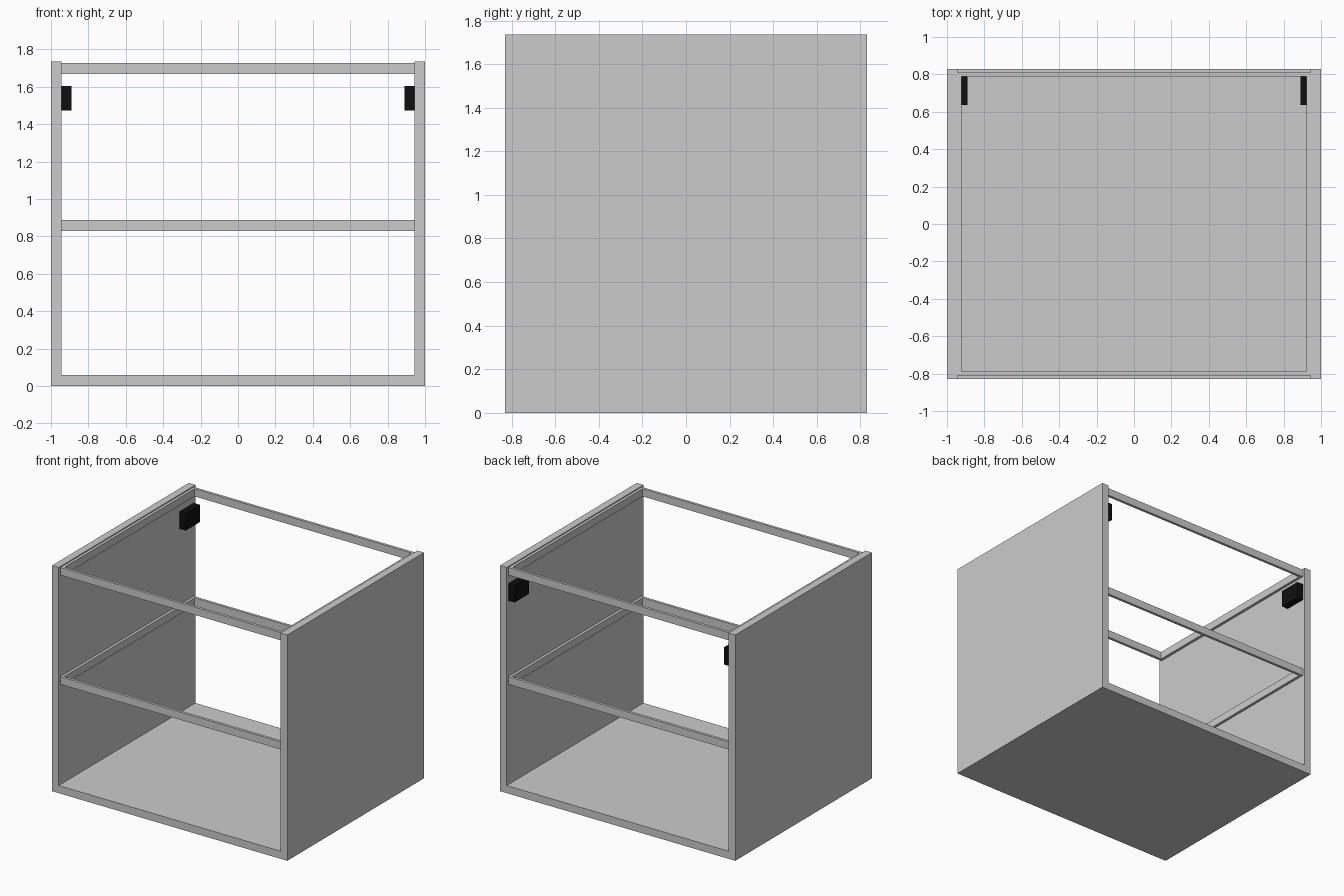
import bpy, bmesh

if "Cube" in bpy.data.objects:
    bpy.data.objects.remove(bpy.data.objects["Cube"])

W, D, H = 1.0, 0.83, 1.735      # half width, half depth, height
T = 0.057                       # panel thickness
XI = W - T                      # inner wall position


def finish(name, bm):
    bmesh.ops.recalc_face_normals(bm, faces=bm.faces)
    me = bpy.data.meshes.new(name)
    bm.to_mesh(me)
    bm.free()
    ob = bpy.data.objects.new(name, me)
    bpy.context.collection.objects.link(ob)
    return ob


def extrude(bm, face, vec):
    geo = bmesh.ops.extrude_face_region(bm, geom=[face], use_keep_orig=True)["geom"]
    bmesh.ops.translate(bm, vec=vec, verts=[v for v in geo if isinstance(v, bmesh.types.BMVert)])


# Carcass: U profile swept front to back
bm = bmesh.new()
profile = [(-W, 0), (W, 0), (W, H), (XI, H), (XI, 0.059), (-XI, 0.059), (-XI, H), (-W, H)]
extrude(bm, bm.faces.new([bm.verts.new((x, -D, z)) for x, z in profile]), (0, 2 * D, 0))
finish("cabinet_carcass", bm)


# Rectangular rail frames, open in the middle
def frame(name, z0, z1, ox=XI, oy=0.81, wall=0.021):
    bm = bmesh.new()
    loops = []
    for x, y, z in ((ox, oy, z0), (ox, oy, z1), (ox - wall, oy - wall, z1), (ox - wall, oy - wall, z0)):
        loops.append([bm.verts.new((sx * x, sy * y, z)) for sx, sy in ((-1, -1), (1, -1), (1, 1), (-1, 1))])
    for k in range(4):
        a, b = loops[k], loops[(k + 1) % 4]
        for i in range(4):
            j = (i + 1) % 4
            bm.faces.new((a[i], a[j], b[j], b[i]))
    finish(name, bm)


frame("top_rail_frame", 1.668, 1.727)
frame("middle_rail_frame", 0.829, 0.888)

# Black hanging brackets at the rear upper corners
black = bpy.data.materials.new("black")
black.diffuse_color = (0.005, 0.005, 0.005, 1)
black.use_nodes = True
black.node_tree.nodes["Principled BSDF"].inputs["Base Color"].default_value = black.diffuse_color
for side, s in (("left", -1), ("right", 1)):
    bm = bmesh.new()
    bmesh.ops.create_cube(bm, size=1)
    bmesh.ops.scale(bm, vec=(0.053, 0.174, 0.132), verts=bm.verts)
    bmesh.ops.translate(bm, vec=(s * (XI - 0.0265), 0.723, 1.538), verts=bm.verts)
    finish(side + "_hanging_bracket", bm).data.materials.append(black)
